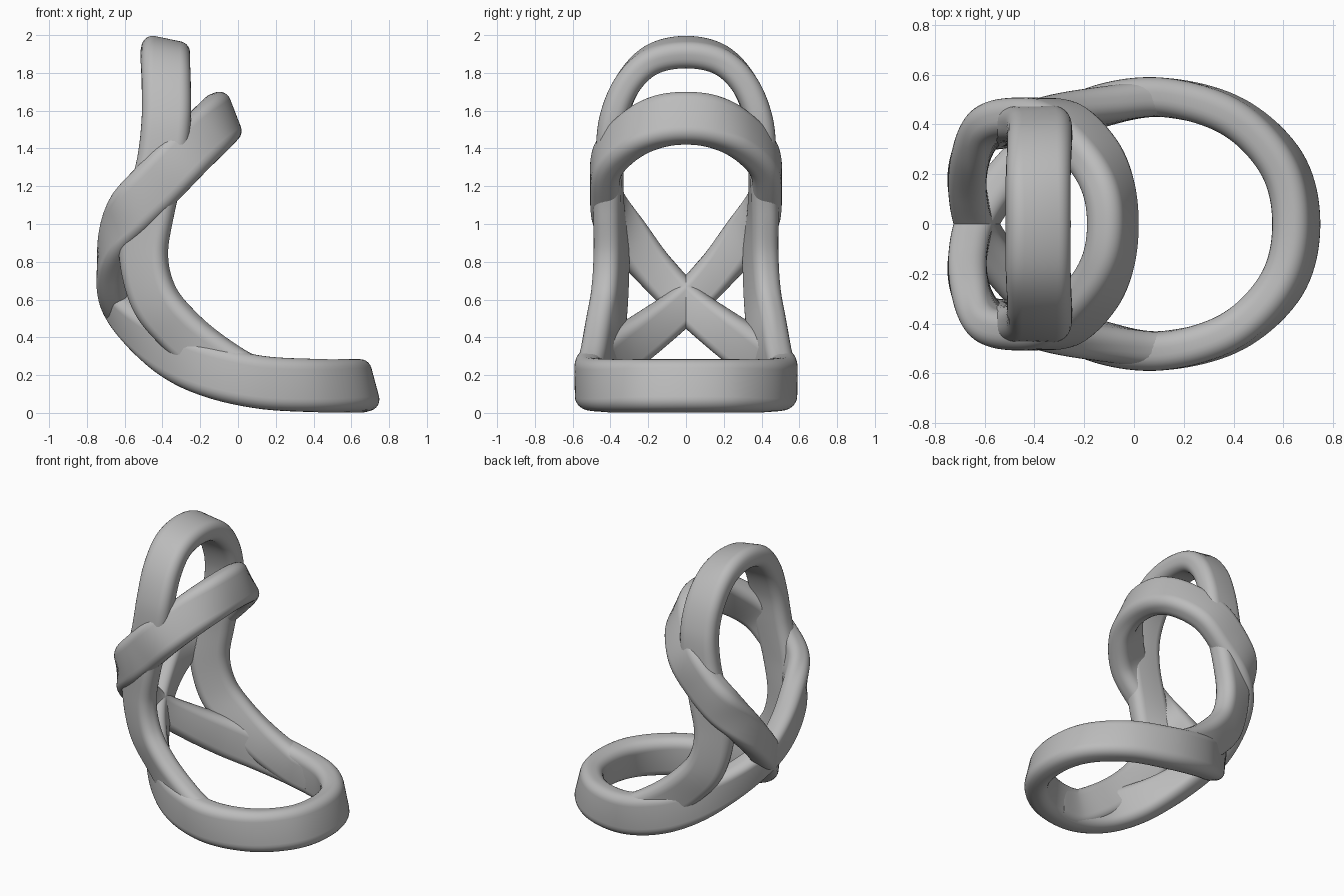
import bpy, bmesh
from math import sin, cos, pi
from mathutils import Vector

cube = bpy.data.objects.get("Cube")
if cube:
    bpy.data.objects.remove(cube, do_unlink=True)

# Single flat colour
grey = bpy.data.materials.new("plain grey")
grey.use_nodes = True
grey.diffuse_color = (0.5, 0.5, 0.5, 1)
grey.node_tree.nodes["Principled BSDF"].inputs["Base Color"].default_value = (0.5, 0.5, 0.5, 1)


def section(half_width, half_thick, radius, steps=6):
    """Rounded rectangle cross-section as (across thickness, along width)."""
    points = []
    for k, (sx, sy) in enumerate([(1, 1), (-1, 1), (-1, -1), (1, -1)]):
        for i in range(steps + 1):
            a = (k + i / steps) * pi / 2
            points.append((sx * (half_thick - radius) + radius * cos(a),
                           sy * (half_width - radius) + radius * sin(a)))
    return points


def smooth_path(keys, closed, steps=10):
    """Catmull-Rom through keys of (position, width direction)."""
    n = len(keys)

    def key(i):
        return keys[i % n] if closed else keys[max(0, min(n - 1, i))]

    def blend(a, b, c, d, t):
        return 0.5 * (2 * b + (c - a) * t + (2 * a - 5 * b + 4 * c - d) * t ** 2
                      + (3 * b - a - 3 * c + d) * t ** 3)

    out = []
    for i in range(n if closed else n - 1):
        ring = [key(i + j) for j in (-1, 0, 1, 2)]
        for s in range(steps):
            out.append([blend(*[r[c] for r in ring], s / steps) for c in (0, 1)])
    if not closed:
        out.append(keys[-1])
    return out


def sweep(name, keys, profile, closed):
    """Sweep the profile; the length of the width vector scales its width."""
    path = smooth_path(keys, closed)
    n, m = len(path), len(profile)
    bm = bmesh.new()
    rings = []
    for i, (p, w) in enumerate(path):
        after = path[(i + 1) % n][0] if closed else path[min(i + 1, n - 1)][0]
        before = path[i - 1][0] if closed else path[max(i - 1, 0)][0]
        tangent = (after - before).normalized()
        width = (w - tangent * w.dot(tangent)).normalized()
        normal = tangent.cross(width)
        rings.append([bm.verts.new(p + normal * a + width * b * w.length)
                      for a, b in profile])
    for i in range(n if closed else n - 1):
        r, q = rings[i], rings[(i + 1) % n]
        for j in range(m):
            k = (j + 1) % m
            bm.faces.new((r[j], r[k], q[k], q[j]))
    if not closed:
        bm.faces.new(rings[0])
        bm.faces.new(rings[-1])
    bmesh.ops.recalc_face_normals(bm, faces=bm.faces)
    mesh = bpy.data.meshes.new(name)
    bm.to_mesh(mesh)
    bm.free()
    mesh.materials.append(grey)
    obj = bpy.data.objects.new(name, mesh)
    bpy.context.collection.objects.link(obj)
    bpy.ops.object.select_all(action='DESELECT')
    obj.select_set(True)
    bpy.context.view_layer.objects.active = obj
    bpy.ops.object.shade_smooth_by_angle(angle=0.8)


def vectors(rows):
    """Rows of position, width direction and optional width scale."""
    return [(Vector(r[:3]), Vector(r[3:6]).normalized() * (r[6] if len(r) > 6 else 1))
            for r in rows]


def mirrored(keys):
    flip = Vector((1, -1, 1))
    return [(p * flip, w * flip) for p, w in reversed(keys)]


# Figure-eight band: base ring, narrowed crossing at the back, upper ring
half = vectors([
    (.652, 0, .143, -.26, 0, .97),
    (.595, .24, .143, -.22, -.06, .97),
    (.40, .43, .145, -.1, -.05, 1),
    (.12, .51, .162, 0, 0, 1),
    (-.14, .48, .222, .1, .05, 1),
    (-.34, .365, .31, .2, .2, .9, .95),
    (-.51, .19, .435, .2, .45, .8, .82),
    (-.635, 0, .585, .12, .65, .68, .73),
    (-.67, -.16, .75, .03, .6, .75, .76),
    (-.64, -.305, .92, -.2, .42, .85, .86),
    (-.56, -.405, 1.07, -.55, .13, .8, .96),
    (-.44, -.43, 1.20, -.7, 0, .7),
    (-.30, -.41, 1.345, -.7, 0, .7),
    (-.175, -.29, 1.47, -.55, .05, .8),
    (-.105, -.15, 1.54, -.4, .02, .9),
    (-.085, 0, 1.56, -.36, 0, .93),
])
sweep("figure_eight_band", half + mirrored(half[1:-1]),
      section(.14, .077, .062), True)

# Arch band: top arch with two legs that merge into the base ring
leg = vectors([
    (-.385, 0, 1.91, .97, 0, -.2),
    (-.385, .18, 1.87, .98, 0, -.15),
    (-.38, .31, 1.74, 1, 0, 0),
    (-.38, .385, 1.55, 1, .05, 0),
    (-.405, .405, 1.33, 1, .05, -.1),
    (-.465, .408, 1.08, 1, .15, -.15),
    (-.50, .395, .84, 1, .35, 0),
    (-.445, .405, .61, .85, .4, .45),
    (-.31, .43, .44, .6, .42, .65),
    (-.12, .47, .28, .4, .2, .85),
    (.08, .503, .168, .2, 0, 1),
    (.26, .48, .146, 0, 0, 1),
])
sweep("arch_band", mirrored(leg[1:]) + leg, section(.13, .072, .06), False)
